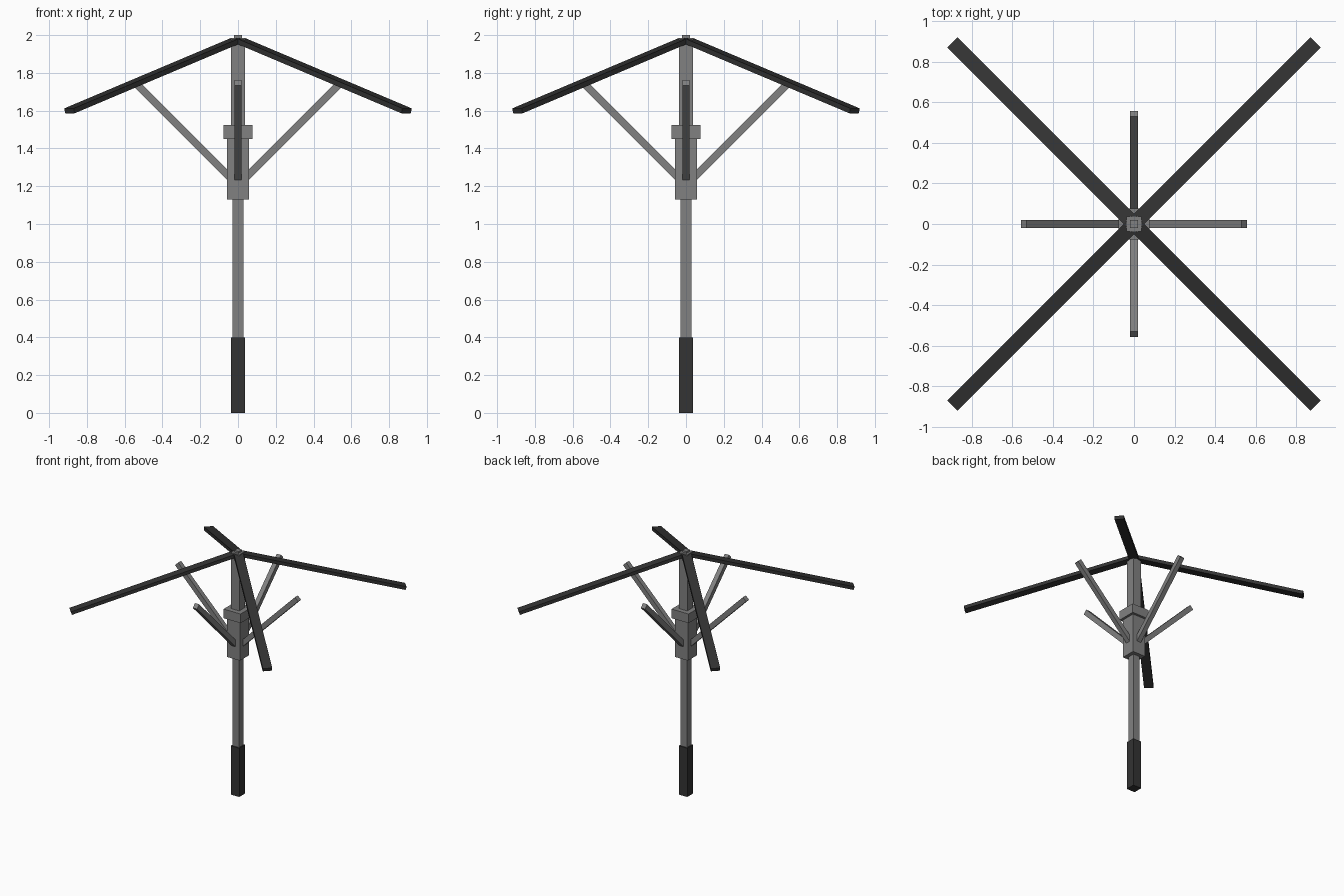
import bpy
from math import radians, sin, cos
from mathutils import Matrix, Vector

default = bpy.data.objects.get("Cube")
if default:
    bpy.data.objects.remove(default, do_unlink=True)


def make_material(name, value):
    mat = bpy.data.materials.new(name)
    mat.use_nodes = True
    colour = (value, value, value, 1)
    mat.diffuse_color = colour
    mat.node_tree.nodes["Principled BSDF"].inputs["Base Color"].default_value = colour
    return mat


grey = make_material("mid grey", 0.22)
charcoal = make_material("charcoal", 0.033)


def box(name, size, matrix, mat):
    bpy.ops.mesh.primitive_cube_add(size=1)
    obj = bpy.context.object
    obj.name = name
    obj.data.transform(matrix @ Matrix.Diagonal((*size, 1)))
    obj.data.materials.append(mat)
    return obj


def column(name, width, bottom, top, mat):
    centre = Matrix.Translation((0, 0, (bottom + top) / 2))
    return box(name, (width, width, top - bottom), centre, mat)


def bar(name, start, end, width, thickness, turn, mat):
    """Box from start to end (radius, height), spun about the z axis."""
    a, b = Vector((start[0], 0, start[1])), Vector((end[0], 0, end[1]))
    along = (b - a).normalized()
    side = Vector((0, 1, 0))
    frame = Matrix((along, side, along.cross(side))).transposed().to_4x4()
    place = Matrix.Translation((a + b) / 2) @ frame
    spin = Matrix.Rotation(radians(turn), 4, "Z")
    return box(name, ((b - a).length, width, thickness), spin @ place, mat)


# Central column, from handle to tip
column("handle", 0.076, 0, 0.4, charcoal)
column("lower_pole", 0.058, 0.4, 1.13, grey)
column("sliding_sleeve", 0.116, 1.13, 1.45, grey)
column("sleeve_collar", 0.154, 1.45, 1.525, grey)
column("upper_pole", 0.076, 1.525, 1.985, grey)
column("top_tip", 0.04, 1.985, 2.0, grey)

# Four diagonal canopy ribs and four straight support struts
slope = radians(16.6)
half = 0.0135
drop = Vector((-half * sin(slope), -half * cos(slope)))
for i in range(4):
    inner = Vector((0.02, 1.984)) + drop
    outer = Vector((1.266, 1.612)) + drop
    bar(f"canopy_rib_{i + 1}", inner, outer, 0.07, 2 * half, 45 + 90 * i, charcoal)
    bar(f"support_strut_{i + 1}", (0.043, 1.247), (0.544, 1.748), 0.038, 0.04, 90 * i, grey)
